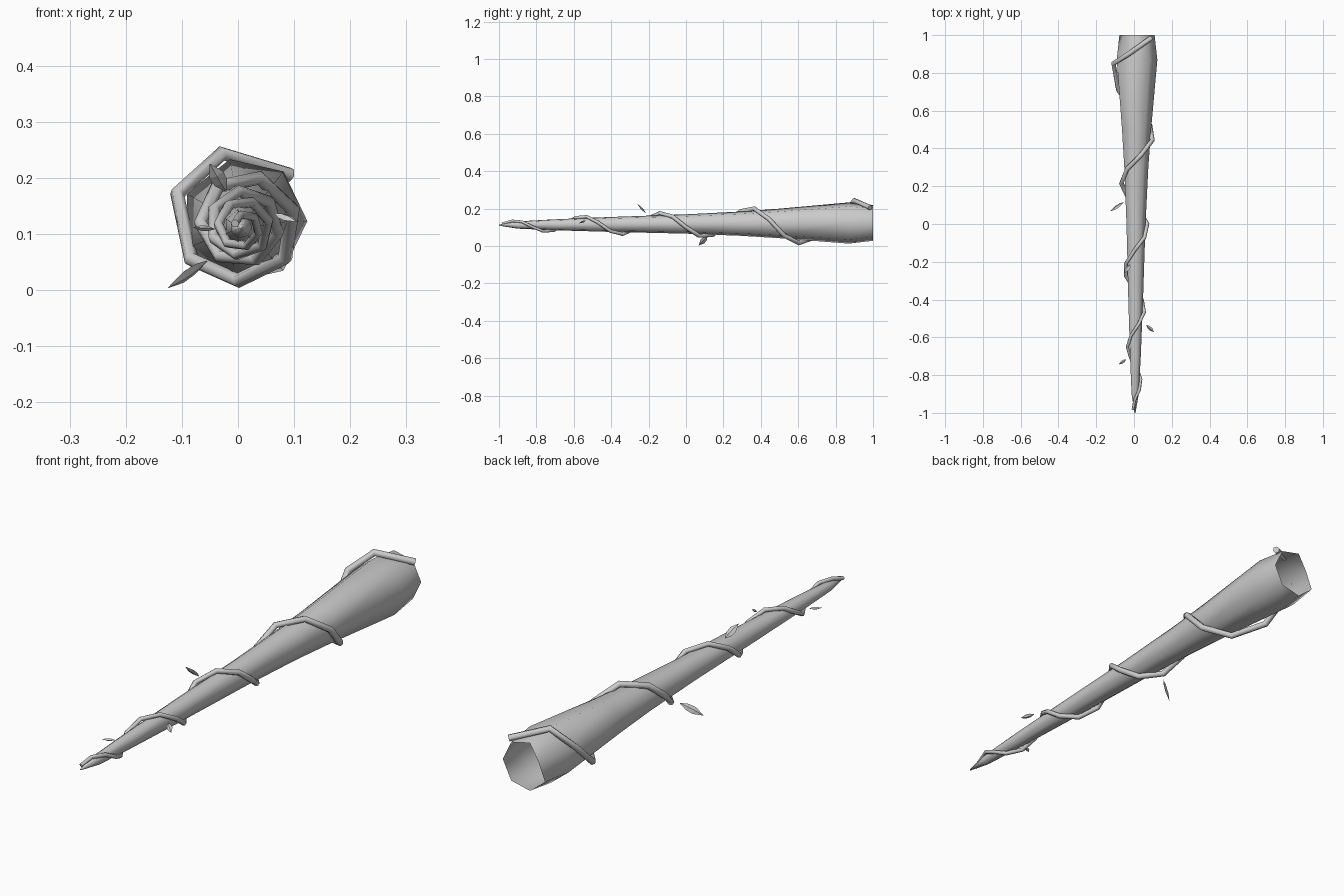
import bpy, bmesh, math
from mathutils import Vector

if "Cube" in bpy.data.objects:
    bpy.data.objects.remove(bpy.data.objects["Cube"])

# Trunk profile: distance along y, radius
PROFILE = [(-1, .003), (-.9, .02), (-.7, .03), (-.4, .041), (0, .053),
           (.3, .067), (.5, .081), (.87, .113), (1, .098)]
SIDES = 7


def radius(y):
    for (y0, r0), (y1, r1) in zip(PROFILE, PROFILE[1:]):
        if y <= y1:
            return r0 + (r1 - r0) * max(0, (y - y0) / (y1 - y0))
    return PROFILE[-1][1]


def on_axis(y, r, a):
    k = (y + 1) / 2
    return Vector((.005 + .006 * k + r * math.cos(a), y, .112 + .012 * k + r * math.sin(a)))


def finish(name, bm, smooth):
    me = bpy.data.meshes.new(name)
    bm.to_mesh(me)
    bm.free()
    ob = bpy.data.objects.new(name, me)
    bpy.context.collection.objects.link(ob)
    for p in me.polygons:
        p.use_smooth = smooth
    return ob


# Hollow seven-sided tapering trunk, open at the wide end with one dented rim corner
bm = bmesh.new()
rings = []
for y, r in PROFILE:
    ring = []
    for i in range(SIDES):
        rr = r * .68 if y == 1 and i == 3 else r
        ring.append(bm.verts.new(on_axis(y, rr, math.tau * i / SIDES)))
    rings.append(ring)
for a, b in zip(rings, rings[1:]):
    for i in range(SIDES):
        j = (i + 1) % SIDES
        bm.faces.new((a[i], a[j], b[j], b[i]))
bm.faces.new(rings[0][::-1])
bmesh.ops.recalc_face_normals(bm, faces=bm.faces)
finish("trunk", bm, True)

# Vine spiralling along the trunk
pts = []
for k in range(24, -1, -1):
    t = 3.264 - .153 * k
    y = -.84 + .36 * t + .025 * t * t
    if y > -.99:
        pts.append((y, -math.tau * t))
pts += [(y, math.radians(a)) for y, a in ((.71, 216), (.85, 158), (.9, 108), (.985, 45))]
cu = bpy.data.curves.new("vine", 'CURVE')
cu.dimensions = '3D'
cu.bevel_depth = .0135
cu.bevel_resolution = 1
cu.use_fill_caps = True
sp = cu.splines.new('POLY')
sp.points.add(len(pts) - 1)
for p, (y, a) in zip(sp.points, pts):
    p.co = (*on_axis(y, radius(y) * 1.1 + .006, a), 1)
    p.radius = min(1, .55 + .3 * (y + 1))
sp.use_smooth = True
vine = bpy.data.objects.new("vine", cu)
bpy.context.collection.objects.link(vine)
bpy.context.view_layer.objects.active = vine
vine.select_set(True)
bpy.ops.object.convert(target='MESH')


# Small flattened leaves beside the vine
def leaf(name, base, tip, side, width=.013, thick=.005):
    base, tip = Vector(base), Vector(tip)
    d = tip - base
    s = (Vector(side) - d * (Vector(side).dot(d) / d.length_squared)).normalized()
    n = d.cross(s).normalized()
    bm = bmesh.new()
    for f, w in ((0, .1), (.3, .9), (.6, 1), (1, .05)):
        for u, v in ((1, 0), (0, 1), (-1, 0), (0, -1)):
            bm.verts.new(base + d * f + s * u * w * width + n * v * w * thick)
    bmesh.ops.convex_hull(bm, input=bm.verts)
    finish(name, bm, False)


leaf("leaf_lower", (-.055, .115, .052), (-.125, .068, .004), (0, 1, -1), .014)
leaf("leaf_upper", (-.022, -.215, .177), (-.05, -.26, .225), (1, 0, .4), .014)
leaf("leaf_right", (.066, -.535, .137), (.105, -.572, .122), (1, 1, .6), .01)
leaf("leaf_left", (-.042, -.717, .109), (-.08, -.743, .112), (1, -1, 0), .008)
